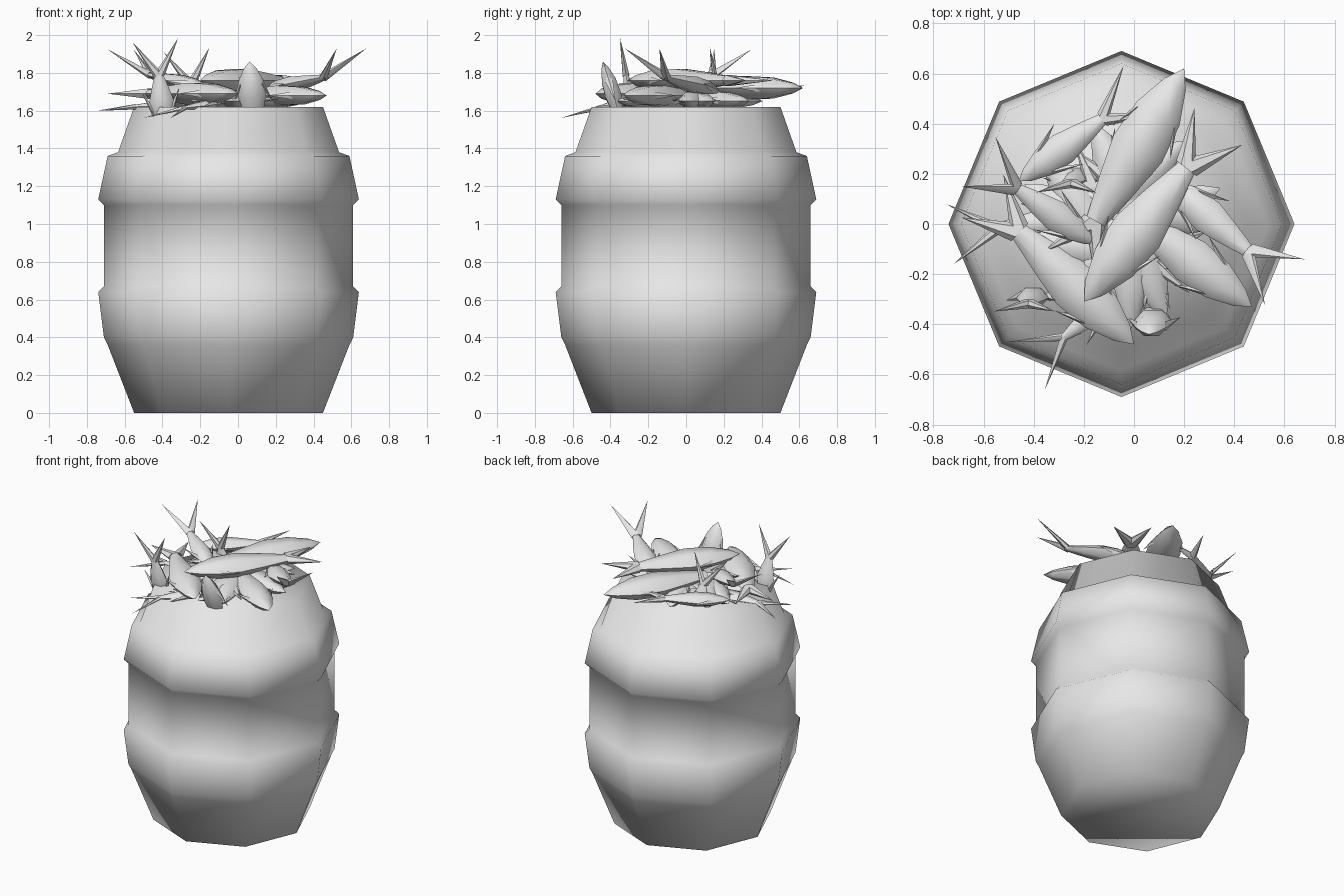
import bpy, bmesh, math, random
from mathutils import Vector as V

if "Cube" in bpy.data.objects:
    bpy.data.objects.remove(bpy.data.objects["Cube"])

random.seed(4)
grey = bpy.data.materials.new("plain grey")
grey.diffuse_color = (0.8, 0.8, 0.8, 1)
grey.use_nodes = True
grey.node_tree.nodes["Principled BSDF"].inputs["Base Color"].default_value = grey.diffuse_color


def finish(bm, name, angle=None):
    bmesh.ops.recalc_face_normals(bm, faces=bm.faces)
    me = bpy.data.meshes.new(name)
    bm.to_mesh(me)
    bm.free()
    me.materials.append(grey)
    for p in me.polygons:
        p.use_smooth = True
    ob = bpy.data.objects.new(name, me)
    bpy.context.collection.objects.link(ob)
    if angle:
        me.set_sharp_from_angle(angle=math.radians(angle))


def skin(bm, a, b):
    n = len(a)
    for i in range(n):
        bm.faces.new((a[i], a[(i + 1) % n], b[(i + 1) % n], b[i]))


def cone(bm, ring, tip):
    t = bm.verts.new(tip)
    n = len(ring)
    for i in range(n):
        bm.faces.new((ring[i], ring[(i + 1) % n], t))


# Barrel: eight-sided turned profile (radius, height)
bm = bmesh.new()
rings = []
for r, z in [(.50, 0), (.64, .36), (.66, .40), (.69, .64), (.66, .67), (.66, 1.10),
             (.69, 1.13), (.64, 1.36), (.585, 1.38), (.50, 1.62)]:
    rings.append([bm.verts.new((-.05 + r * math.cos(i * math.pi / 4),
                                r * math.sin(i * math.pi / 4), z)) for i in range(8)])
for a, b in zip(rings, rings[1:]):
    skin(bm, a, b)
bm.faces.new(rings[0])
bm.faces.new(rings[-1])
finish(bm, "barrel")


# Fish: tapered six-sided body, forked tail (reach, spread, lift), two side fins
def fish(name, head, neck, reach=.2, lift=0, w=None):
    head, neck = V(head), V(neck)
    d = neck - head
    w = w or d.length * .3
    ax = d.normalized()
    up = V((0, 0, 1)) if abs(ax.z) < .8 else V((0, 1, 0))
    side = ax.cross(up).normalized()
    up = side.cross(ax)
    bm = bmesh.new()

    def ring(t, s):
        c = head + d * t
        return [bm.verts.new(c + side * math.cos(i * math.pi / 3) * w * s / 2
                             + up * math.sin(i * math.pi / 3) * w * s * .33)
                for i in range(6)]
    rs = [ring(.1, .45), ring(.28, .88), ring(.5, 1), ring(.72, .72), ring(1, .3)]
    cone(bm, rs[0], head)
    for a, b in zip(rs, rs[1:]):
        skin(bm, a, b)
    for s in (-1, 1):
        tip = neck + ax * reach * .8 + side * s * reach * .55 + V((0, 0, lift))
        cone(bm, ring(.95, .48), tip)
        c = head + d * .3 + side * s * w * .38
        base = [bm.verts.new(p) for p in (c - ax * .03, c + up * .02, c + ax * .04, c - up * .02)]
        cone(bm, base, c + ax * .12 + side * s * .05)
    finish(bm, name, 50)


# Lying fish: head x, y, tail root x, y, height, tail lift
lying = [
    (-.20, -.31, .23, .25, 1.76, 0),
    (.20, .62, -.17, -.02, 1.72, 0),
    (.47, -.33, -.02, .04, 1.68, 0),
    (.12, .18, .47, -.12, 1.70, .16),
    (-.15, -.08, -.48, .15, 1.72, .14),
    (0, -.48, -.48, -.01, 1.69, 0),
    (-.46, .17, -.11, .43, 1.69, .03),
    (-.08, -.30, -.29, -.46, 1.64, -.05),
    (-.22, .02, -.56, -.02, 1.63, -.02),
]
for i, (hx, hy, nx, ny, z, lift) in enumerate(lying):
    fish("lying_fish_%d" % (i + 1), (hx, hy, z), (nx, ny, z + lift * .5), .22, lift * .75)

# Fish standing with their tails up, and one with its head up
for x, y, top in [(-.42, -.32, 1.99), (-.25, .16, 1.94)]:
    fish("tail_up_fish", (x + .03, y + .05, 1.5), (x, y, top - .19), .22, 0, .13)
fish("head_up_fish", (.06, -.44, 1.86), (.09, -.33, 1.5), .1, 0, .15)

# Fish buried beneath
for i in range(11):
    a = i * 2.4
    b = a + random.uniform(2.3, 3.6)
    fish("buried_fish_%d" % (i + 1),
         (-.05 + .42 * math.cos(a), .42 * math.sin(a), 1.65),
         (-.05 + .22 * math.cos(b), .22 * math.sin(b), 1.66), .18, 0, .17)
